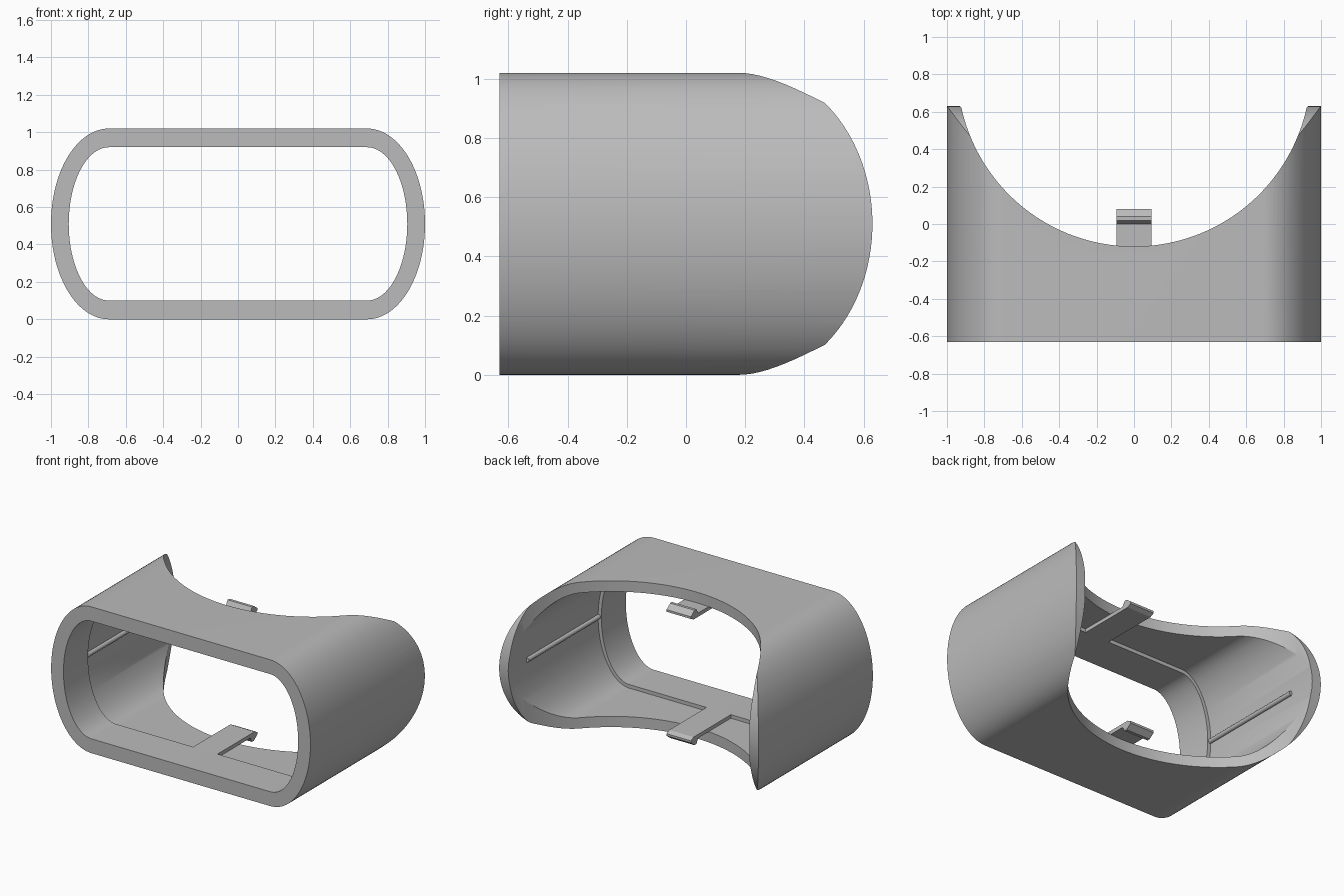
import bpy, bmesh, math

MID = 0.51          # half height of the shell
FRONT, BACK = -0.63, 0.63

if "Cube" in bpy.data.objects:
    bpy.data.objects.remove(bpy.data.objects["Cube"])

grey = bpy.data.materials.new("light_grey")
grey.use_nodes = True
grey.diffuse_color = (0.5, 0.5, 0.5, 1)
grey.node_tree.nodes["Principled BSDF"].inputs["Base Color"].default_value = (0.5, 0.5, 0.5, 1)


def prism(name, outline, place, start, end):
    """Extrude a 2D outline; place(u, v, w) maps it to 3D with w from start to end."""
    bm = bmesh.new()
    rings = [[bm.verts.new(place(u, v, w)) for u, v in outline] for w in (start, end)]
    for ring in rings:
        bm.faces.new(ring)
    n = len(outline)
    for i in range(n):
        j = (i + 1) % n
        bm.faces.new((rings[0][i], rings[0][j], rings[1][j], rings[1][i]))
    bmesh.ops.recalc_face_normals(bm, faces=bm.faces)
    mesh = bpy.data.meshes.new(name)
    bm.to_mesh(mesh)
    bm.free()
    mesh.materials.append(grey)
    obj = bpy.data.objects.new(name, mesh)
    bpy.context.collection.objects.link(obj)
    return obj


def along_y(u, v, w):
    return (u, w, v)


def along_x(u, v, w):
    return (w, u, v)


def along_z(u, v, w):
    return (u, v, w)


def arc(cu, cv, ru, rv, start, end, steps):
    angles = [math.radians(start + (end - start) * i / steps) for i in range(steps + 1)]
    return [(cu + ru * math.cos(a), cv + rv * math.sin(a)) for a in angles]


def capsule(half_width, half_height, flat=0.69):
    """Flat top and bottom with half-elliptical ends."""
    r = half_width - flat
    return (arc(flat, MID, r, half_height, -90, 90, 48)
            + arc(-flat, MID, r, half_height, 90, 270, 48))


def cut(target, cutter, operation):
    mod = target.modifiers.new(cutter.name, "BOOLEAN")
    mod.operation = operation
    mod.solver = "EXACT"
    mod.object = cutter
    bpy.context.view_layer.objects.active = target
    bpy.ops.object.modifier_apply(modifier=mod.name)
    bpy.data.objects.remove(cutter)


def smooth(obj):
    bpy.ops.object.select_all(action="DESELECT")
    obj.select_set(True)
    bpy.context.view_layer.objects.active = obj
    bpy.ops.object.shade_smooth_by_angle(angle=math.radians(25))


# Shell: front lip opening, wider rear cavity, scooped and rounded back edge
STEP = -0.36
shell = prism("shell", capsule(1.0, MID), along_y, FRONT, BACK)
cut(shell, prism("front_opening", capsule(0.905, 0.41), along_y, -1, 1), "DIFFERENCE")
cut(shell, prism("rear_cavity", capsule(0.93, 0.435), along_y, STEP, 1), "DIFFERENCE")
cut(shell, prism("scoop", arc(0, 0.825, 0.945, 0.945, 0, 358, 179), along_z, -1, 2), "DIFFERENCE")
side_outline = arc(0.187, MID, 0.443, 0.53, -90, 90, 64) + [(-1, 1.04), (-1, -0.02)]
cut(shell, prism("rounded_sides", side_outline, along_x, -2, 2), "INTERSECT")
smooth(shell)

# Snap tabs with outward hooks, below and above
hook = [(STEP - 0.01, 0.1), (0.05, 0.1), (0.08, 0.085), (0.08, 0.07), (0.04, 0.04),
        (0.02, 0.04), (0.0, 0.074), (STEP - 0.01, 0.074)]
prism("lower_tab", hook, along_x, -0.094, 0.094)
prism("upper_tab", [(y, 2 * MID - z) for y, z in hook], along_x, -0.094, 0.094)

# Guide rails on the inside of both side walls
for side, name in ((1, "left_rail"), (-1, "right_rail")):
    rail = prism(name, arc(side * 0.926, MID, 0.016, 0.016, 0, 345, 23), along_y, STEP - 0.01, 0.43)
    smooth(rail)
